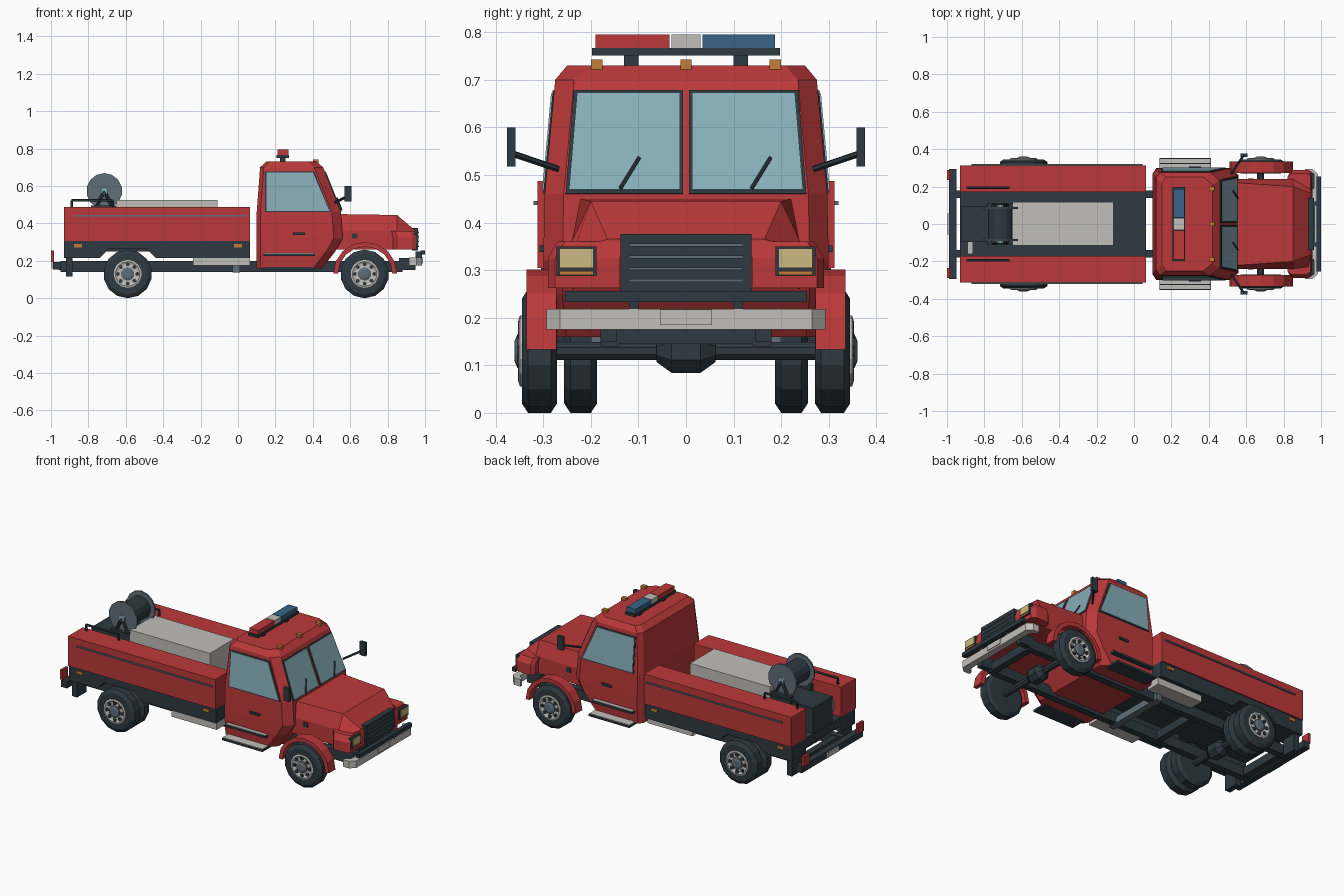
import bpy, bmesh
from math import sin, cos, pi
from mathutils import Vector

cube = bpy.data.objects.get("Cube")
if cube:
    bpy.data.objects.remove(cube)


def material(name, rgb):
    m = bpy.data.materials.new(name)
    m.use_nodes = True
    m.diffuse_color = (*rgb, 1)
    m.node_tree.nodes["Principled BSDF"].inputs["Base Color"].default_value = (*rgb, 1)
    return m


RED = material("fire red", (0.5, 0.04, 0.042))
DARK = material("dark slate", (0.026, 0.042, 0.053))
LIGHT = material("light grey", (0.53, 0.52, 0.49))
MID = material("mid grey", (0.115, 0.156, 0.188))
GLASS = material("pale glass", (0.24, 0.42, 0.48))
BLUE = material("beacon blue", (0.038, 0.127, 0.242))
ORANGE = material("amber", (0.58, 0.2, 0.04))
LAMP = material("lamp yellow", (0.61, 0.485, 0.223))


def loft(name, rings, mat, mirror=False):
    """Skin a list of equal point rings and cap both ends."""
    bm = bmesh.new()
    vs = [[bm.verts.new(p) for p in ring] for ring in rings]
    n = len(vs[0])
    for a, b in zip(vs, vs[1:]):
        for i in range(n):
            j = (i + 1) % n
            bm.faces.new((a[i], a[j], b[j], b[i]))
    bm.faces.new(vs[0][::-1])
    bm.faces.new(vs[-1])
    bmesh.ops.recalc_face_normals(bm, faces=bm.faces)
    me = bpy.data.meshes.new(name)
    bm.to_mesh(me)
    bm.free()
    me.materials.append(mat)
    ob = bpy.data.objects.new(name, me)
    bpy.context.collection.objects.link(ob)
    if mirror:
        mod = ob.modifiers.new("mirror", 'MIRROR')
        mod.use_axis = (False, True, False)
        mod.use_mirror_merge = False
    return ob


def box(name, x, y, z, mat, mirror=False):
    ring = [(x[0], y[0]), (x[1], y[0]), (x[1], y[1]), (x[0], y[1])]
    return loft(name, [[(*p, h) for p in ring] for h in z], mat, mirror)


def side_prism(name, pts, y, mat, mirror=False):
    return loft(name, [[(px, d, pz) for px, pz in pts] for d in y], mat, mirror)


def lathe(name, profile, x, z, mat, mirror=False, n=14):
    """Spin (radius, y) pairs about an axle along y."""
    turns = [2 * pi * (i + 0.5) / n for i in range(n)]
    return loft(name, [[(x + r * cos(a), y, z + r * sin(a)) for a in turns]
                       for r, y in profile], mat, mirror)


def rod(name, p, q, r, mat, mirror=False, n=6):
    p, q = Vector(p), Vector(q)
    d = (q - p).normalized()
    u = d.orthogonal().normalized()
    w = d.cross(u)
    ring = [r * (u * cos(2 * pi * i / n) + w * sin(2 * pi * i / n)) for i in range(n)]
    return loft(name, [[e + o for o in ring] for e in (p, q)], mat, mirror)


def panel(name, pts, depth, out, mat, mirror=False):
    """Thin plate raised from a flat polygon toward the out direction."""
    pts = [Vector(p) for p in pts]
    nrm = (pts[1] - pts[0]).cross(pts[2] - pts[0]).normalized()
    if nrm.dot(Vector(out)) < 0:
        nrm = -nrm
    return loft(name, [[p - nrm * 0.002 for p in pts], [p + nrm * depth for p in pts]], mat, mirror)


# Chassis
box("chassis_rails", (-0.95, 0.88), (0.14, 0.18), (0.14, 0.2), DARK, True)
for i, x in enumerate((-0.91, -0.3, 0.86)):
    box(f"cross_member_{i}", (x - 0.02, x + 0.02), (-0.14, 0.14), (0.145, 0.195), DARK)
box("centre_cross_member", (-0.03, 0.01), (-0.2, 0.2), (0.137, 0.176), MID)

# Wheels and axles
FRONT, REAR, AXLE = 0.677, -0.59, 0.13


def tyre(name, x, a, b):
    lathe(name, [(0.075, a), (0.11, a), (0.13, a + 0.013), (0.13, b - 0.013),
                 (0.11, b), (0.075, b)], x, AXLE, DARK, True)


for label, x in (("front", FRONT), ("rear", REAR)):
    tyre(label + "_tyres", x, 0.271, 0.345)
    lathe(label + "_rims", [(0.075, 0.3), (0.075, 0.349), (0.066, 0.352), (0.055, 0.346)],
          x, AXLE, LIGHT, True)
    lathe(label + "_hubs", [(0.036, 0.33), (0.036, 0.354), (0.022, 0.36)], x, AXLE, MID, True, 10)
    for k in range(8):
        a = k * pi / 4
        cx, cz = x + 0.052 * cos(a), AXLE + 0.052 * sin(a)
        lathe(f"{label}_rim_holes_{k}", [(0.011, 0.34), (0.011, 0.3535)], cx, cz, DARK, True, 6)
    lathe(label + "_axle", [(0.02, -0.3), (0.02, 0.3)], x, AXLE, DARK, n=8)
    lathe(label + "_differential", [(0.025, -0.062), (0.05, -0.03), (0.05, 0.03), (0.025, 0.062)],
          x, AXLE, DARK, n=8)
tyre("rear_inner_tyres", REAR, 0.187, 0.256)

# Rear bed with side lockers
box("bed_floor", (-0.93, 0.065), (-0.18, 0.18), (0.25, 0.305), DARK)
side_prism("bed_skirts", [(-0.93, 0.215), (-0.74, 0.215), (-0.69, 0.264), (-0.49, 0.264),
                          (-0.44, 0.215), (0.065, 0.215), (0.065, 0.305), (-0.93, 0.305)],
           (0.17, 0.305), DARK, True)
box("side_lockers", (-0.93, 0.065), (0.17, 0.312), (0.305, 0.487), RED, True)
box("locker_trim", (-0.87, 0.045), (0.311, 0.32), (0.437, 0.445), MID, True)
for i, x in enumerate((-0.855, 0.0)):
    box(f"side_markers_{i}", (x - 0.022, x + 0.022), (0.3, 0.312), (0.272, 0.29), ORANGE, True)
box("right_under_locker", (-0.24, 0.065), (-0.3, -0.19), (0.175, 0.216), LIGHT)
box("left_under_locker", (-0.24, 0.065), (0.19, 0.28), (0.175, 0.216), LIGHT)
box("water_tank", (-0.65, -0.11), (-0.115, 0.118), (0.3, 0.525), LIGHT)
box("pump_box", (-0.925, -0.66), (-0.095, 0.095), (0.3, 0.46), DARK)
box("pump_outlet", (-0.89, -0.862), (-0.16, -0.095), (0.34, 0.4), LIGHT)
grab = [(-0.89, 0.195, 0.48), (-0.89, 0.195, 0.523), (-0.67, 0.195, 0.523), (-0.67, 0.195, 0.48)]
for i in range(3):
    rod(f"grab_rails_{i}", grab[i], grab[i + 1], 0.007, DARK, True)

# Hose reel
RX, RZ = -0.715, 0.573
lathe("reel_drum", [(0.068, -0.085), (0.068, 0.085)], RX, RZ, DARK)
lathe("reel_discs", [(0.096, 0.08), (0.096, 0.09)], RX, RZ, MID, True)
lathe("reel_hubs", [(0.02, 0.085), (0.02, 0.105)], RX, RZ, GLASS, True, 8)
for i, dx in enumerate((-0.06, 0.06)):
    rod(f"reel_legs_{i}", (RX + dx, 0.098, 0.45), (RX, 0.098, RZ), 0.009, DARK, True)
box("reel_feet", (RX - 0.07, RX + 0.07), (0.085, 0.112), (0.45, 0.495), DARK, True)

# Rear bumper
box("rear_bumper", (-0.99, -0.95), (-0.295, 0.295), (0.155, 0.195), DARK)
box("rear_bumper_mounts", (-0.96, -0.9), (0.145, 0.175), (0.15, 0.19), DARK, True)
box("rear_flaps", (-0.92, -0.885), (0.2, 0.29), (0.115, 0.216), DARK, True)
box("tail_lights", (-1.0, -0.985), (0.235, 0.29), (0.195, 0.255), RED, True)
box("rear_plate", (-0.998, -0.988), (-0.055, 0.055), (0.16, 0.19), LIGHT)

# Cab shell: rows of height, back, front, half width
rows = [(0.16, 0.1, 0.45, 0.292), (0.25, 0.1, 0.52, 0.3), (0.32, 0.1, 0.56, 0.3),
        (0.46, 0.1, 0.55, 0.297), (0.7, 0.118, 0.455, 0.275), (0.73, 0.15, 0.42, 0.25)]
loft("cab", [[(b + 0.02, -w, z), (f - 0.048, -w, z), (f, 0.04 - w, z), (f, w - 0.04, z),
              (f - 0.048, w, z), (b + 0.02, w, z), (b, w - 0.03, z), (b, 0.03 - w, z)]
             for z, b, f, w in rows], RED)


def front_x(z):
    return 0.55 - (z - 0.46) * 0.396


def side_y(z):
    return 0.297 - (z - 0.46) * 0.0917


# Windows, each a dark frame under a raised pane
for name, inset, depth, mat in (("frames", 0, 0.003, DARK), ("panes", 0.007, 0.006, GLASS)):
    lo, hi = 0.46 + inset, 0.678 - inset
    panel("windscreen_" + name, [(front_x(z), y, z) for y, z in (
        (0.006 + inset, lo), (0.253 - inset, lo), (0.236 - inset, hi), (0.006 + inset, hi))],
        depth, (1, 0, 0), mat, True)
    panel("side_window_" + name, [(x, side_y(z), z) for x, z in (
        (0.145 + inset, lo), (0.495 - inset, lo), (0.408 - inset, hi), (0.145 + inset, hi))],
        depth, (0, 1, 0), mat, True)
for i, y in enumerate((-0.138, 0.138)):
    rod(f"wiper_{i}", (front_x(0.472) + 0.01, y, 0.472),
        (front_x(0.537) + 0.01, y + 0.04, 0.537), 0.004, DARK)

# Cab fittings
box("door_handles", (0.293, 0.357), (0.295, 0.308), (0.338, 0.352), DARK, True)
for i, (z, y) in enumerate(((0.225, 0.325), (0.152, 0.352))):
    box(f"step_bases_{i}", (0.137, 0.412), (0.26, y), (z, z + 0.012), DARK, True)
    box(f"step_treads_{i}", (0.14, 0.409), (0.26, y - 0.004), (z + 0.012, z + 0.016), LIGHT, True)
rod("mirror_arms", (0.52, 0.27, 0.513), (0.585, 0.365, 0.545), 0.007, DARK, True)
box("mirrors", (0.57, 0.608), (0.358, 0.376), (0.518, 0.6), DARK, True)
for i, y in enumerate((-0.188, 0, 0.188)):
    box(f"roof_marker_{i}", (0.4, 0.43), (y - 0.012, y + 0.012), (0.722, 0.743), ORANGE)
box("light_bar_feet", (0.225, 0.255), (0.1, 0.13), (0.725, 0.755), DARK, True)
box("light_bar_base", (0.207, 0.273), (-0.198, 0.198), (0.751, 0.767), DARK)
for name, y, mat in (("red", (-0.19, -0.035), RED), ("white", (-0.031, 0.031), LIGHT),
                     ("blue", (0.035, 0.187), BLUE)):
    box(name + "_beacon", (0.21, 0.27), y, (0.765, 0.795), mat)

# Bonnet: rows of x, shoulder width, shoulder height, top width, top height
rows = [(0.53, 0.24, 0.36, 0.222, 0.45), (0.85, 0.24, 0.36, 0.2, 0.445), (0.945, 0.235, 0.345, 0.165, 0.365)]
loft("bonnet", [[(x, -w, 0.26), (x, w, 0.26), (x, w, s), (x, t, h), (x, -t, h), (x, -w, s)]
                for x, w, s, t, h in rows], RED)
box("bonnet_vents", (0.61, 0.64), (0.235, 0.244), (0.32, 0.347), DARK, True)

# Wheel arches
arc = [i * pi / 8 for i in range(9)]
side_prism("wheel_arches", [(0.68 + 0.17 * cos(a), 0.133 + 0.168 * sin(a)) for a in arc]
           + [(0.68 + 0.145 * cos(a), 0.133 + 0.143 * sin(a)) for a in reversed(arc)],
           (0.272, 0.335), RED, True)

# Headlight pods
pod = [(0.83, 0.2), (0.83, 0.27), (0.85, 0.29), (0.93, 0.29), (0.955, 0.275), (0.955, 0.14)]
loft("headlight_pods", [[(x, y, 0.262) for x, y in pod], [(x, y, 0.325) for x, y in pod],
                        [(x - 0.01, y - 0.02, 0.36) for x, y in pod]], RED, True)
box("headlight_frames", (0.94, 0.962), (0.188, 0.272), (0.288, 0.35), DARK, True)
box("headlight_lenses", (0.96, 0.966), (0.194, 0.266), (0.304, 0.345), LAMP, True)
box("indicators", (0.96, 0.966), (0.194, 0.266), (0.29, 0.298), ORANGE, True)

# Grille and front bumper
box("grille", (0.93, 0.962), (-0.138, 0.138), (0.256, 0.376), DARK)
for i in range(4):
    z = 0.275 + i * 0.025
    box(f"grille_slat_{i}", (0.96, 0.967), (-0.12, 0.12), (z, z + 0.006), MID)
bumper = [(0.915, -0.293), (0.955, -0.293), (0.985, -0.265), (0.985, 0.265), (0.955, 0.293),
          (0.915, 0.293), (0.915, 0.275), (0.945, 0.255), (0.945, -0.255), (0.915, -0.275)]
loft("front_bumper", [[(x, y, z) for x, y in bumper] for z in (0.175, 0.218)], LIGHT)
box("front_plate", (0.984, 0.99), (-0.055, 0.055), (0.185, 0.217), LIGHT)
box("bumper_brackets", (0.86, 0.95), (0.145, 0.18), (0.15, 0.215), DARK, True)
box("front_guard", (0.975, 1.0), (-0.254, 0.254), (0.233, 0.256), DARK)
box("guard_mounts", (0.95, 0.985), (0.1, 0.12), (0.21, 0.25), DARK, True)
